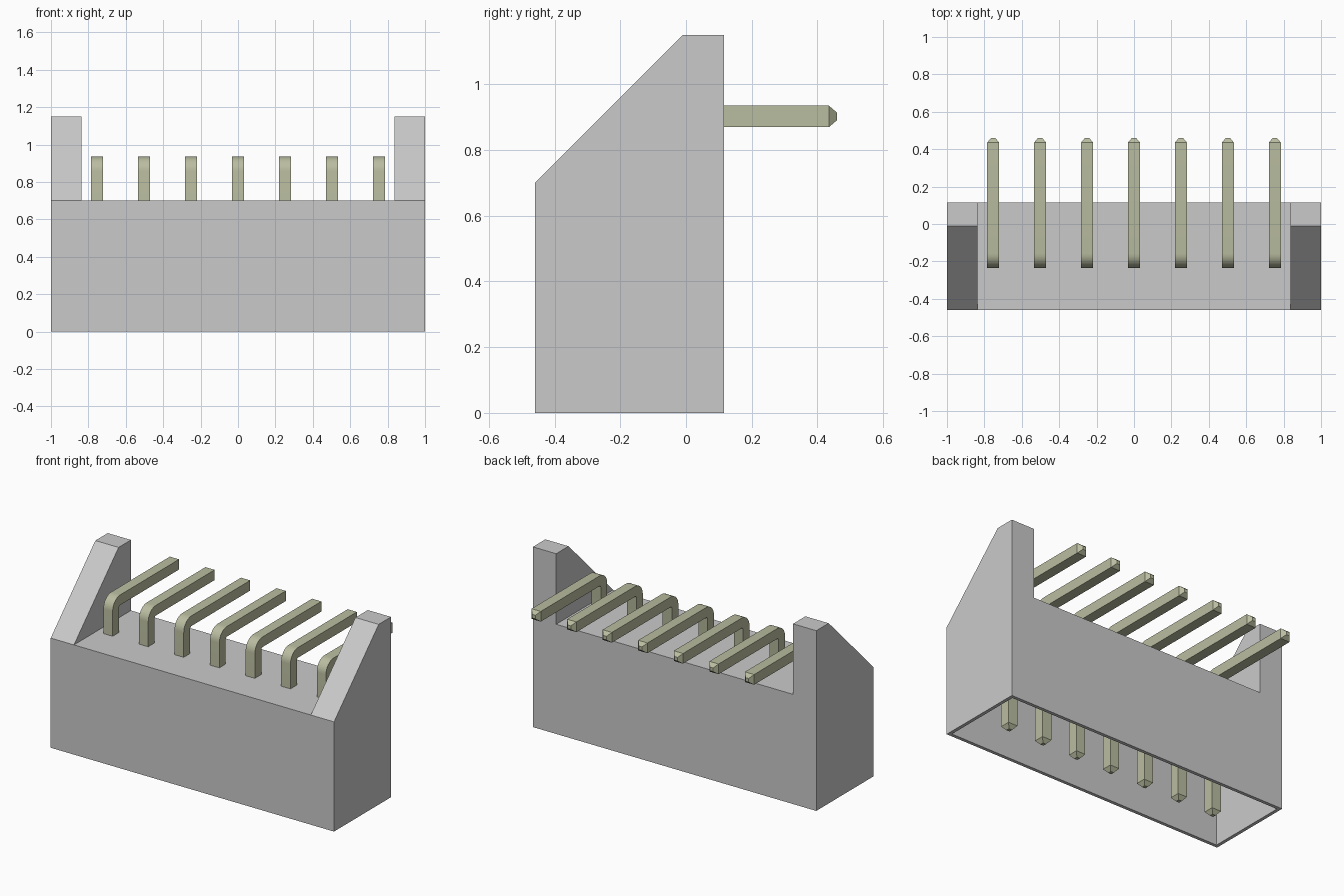
import bpy, bmesh
from math import sin, cos, pi, radians
from mathutils import Vector

cube = bpy.data.objects.get("Cube")
if cube:
    bpy.data.objects.remove(cube, do_unlink=True)


def material(name, rgb):
    m = bpy.data.materials.new(name)
    m.use_nodes = True
    colour = (*rgb, 1)
    m.diffuse_color = colour
    m.node_tree.nodes["Principled BSDF"].inputs["Base Color"].default_value = colour
    return m


def finish(bm, name, mat):
    bmesh.ops.recalc_face_normals(bm, faces=bm.faces)
    mesh = bpy.data.meshes.new(name)
    bm.to_mesh(mesh)
    bm.free()
    mesh.materials.append(mat)
    ob = bpy.data.objects.new(name, mesh)
    bpy.context.collection.objects.link(ob)
    return ob


grey = material("grey plastic", (0.59, 0.59, 0.59))
metal = material("pale brass", (0.49, 0.51, 0.35))

FRONT, BACK, DECK, TOP = -0.46, 0.115, 0.70, 1.15
WALL, CEILING, CHEEK = 0.03, 0.60, 0.836

# Housing block
bm = bmesh.new()
bmesh.ops.create_cube(bm, size=1)
for v in bm.verts:
    v.co = (v.co.x * 2, BACK if v.co.y > 0 else FRONT, DECK if v.co.z > 0 else 0)
bm.normal_update()

# Cavity open at the bottom
base = next(f for f in bm.faces if f.normal.z < -0.5)
bmesh.ops.inset_region(bm, faces=[base], thickness=WALL)
cap = bmesh.ops.extrude_discrete_faces(bm, faces=[base])["faces"][0]
bmesh.ops.translate(bm, verts=cap.verts, vec=(0, 0, CEILING))

# Sloped cheeks raised at both ends of the deck
bm.normal_update()
deck = lambda: [f for f in bm.faces if f.calc_center_median().z > DECK - 0.001]
for x in (-CHEEK, CHEEK):
    tops = deck()
    edges = list({e for f in tops for e in f.edges})
    bmesh.ops.bisect_plane(bm, geom=tops + edges, plane_co=(x, 0, 0), plane_no=(1, 0, 0))
ends = [f for f in deck() if abs(f.calc_center_median().x) > CHEEK]
for f in bmesh.ops.extrude_discrete_faces(bm, faces=ends)["faces"]:
    for v in f.verts:
        v.co.z = TOP
        if v.co.y < 0:
            v.co.y = -0.01
finish(bm, "housing", grey)

# Bent pin path: position, bend angle and thickness of each section
HALF, BEND, PIN_Y, PIN_Z = 0.0325, 0.045, -0.2025, 0.9025
sections = [(PIN_Y, 0.005, 0, 0.35), (PIN_Y, 0.03, 0, 1)]
STEPS = 8
for i in range(STEPS + 1):
    a = pi / 2 * i / STEPS
    sections.append((PIN_Y + BEND * (1 - cos(a)), PIN_Z - BEND * (1 - sin(a)), a, 1))
sections += [(0.435, PIN_Z, pi / 2, 1), (0.46, PIN_Z, pi / 2, 0.35)]


def make_pin(name, x):
    bm = bmesh.new()
    rings = []
    for y, z, a, s in sections:
        across = Vector((0, -cos(a), sin(a))) * HALF * s
        side = Vector((HALF * s, 0, 0))
        centre = Vector((x, y, z))
        rings.append([bm.verts.new(centre + side * u + across * w)
                      for u, w in ((-1, -1), (1, -1), (1, 1), (-1, 1))])
    for r, q in zip(rings, rings[1:]):
        for k in range(4):
            n = (k + 1) % 4
            bm.faces.new((r[k], r[n], q[n], q[k]))
    bm.faces.new(rings[0])
    bm.faces.new(rings[-1])
    ob = finish(bm, name, metal)
    bpy.ops.object.select_all(action="DESELECT")
    ob.select_set(True)
    bpy.context.view_layer.objects.active = ob
    bpy.ops.object.shade_smooth_by_angle(angle=radians(30))


# Row of seven pins
for i in range(7):
    make_pin(f"pin_{i + 1}", (i - 3) * 0.251)
